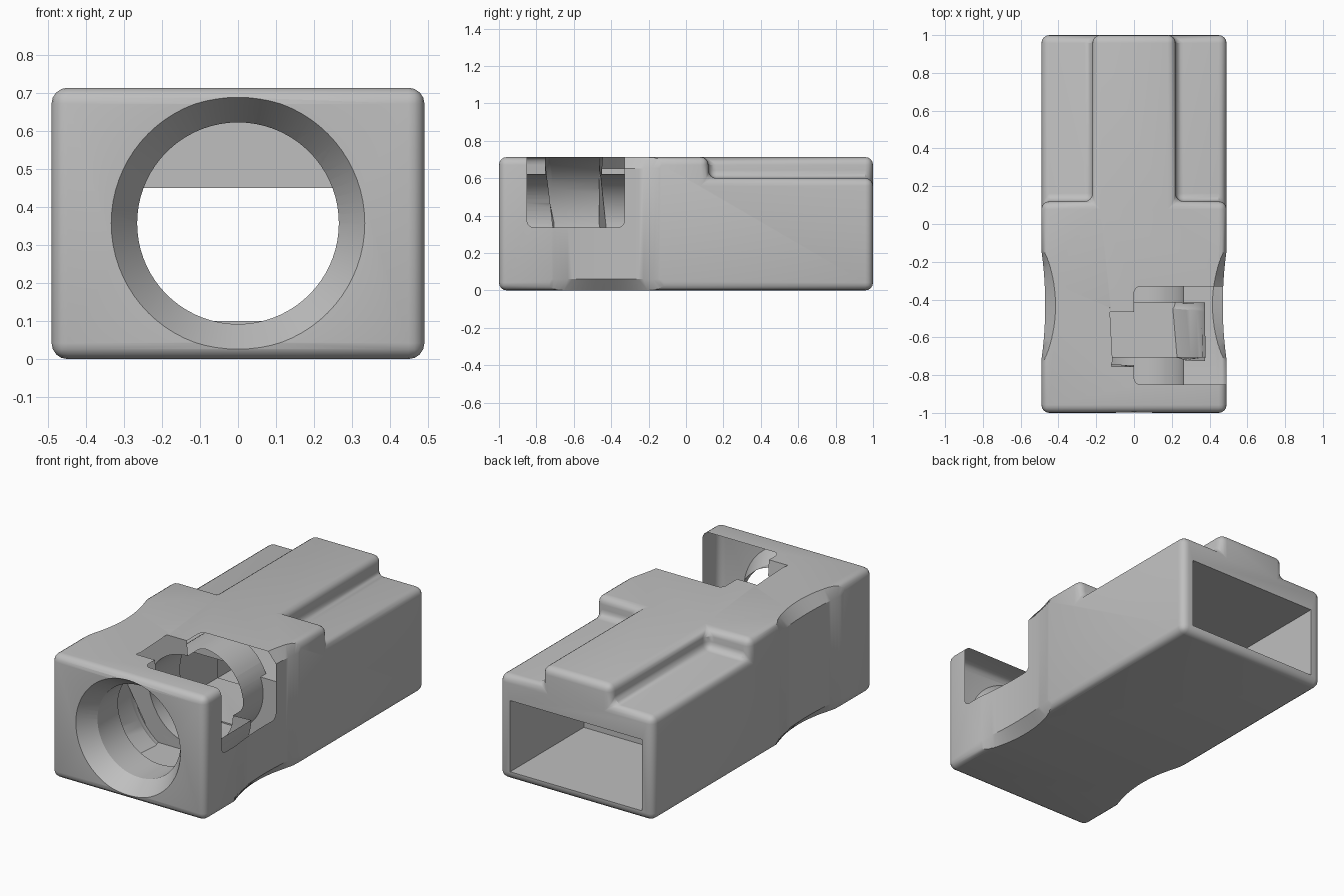
import bpy, bmesh, math
from mathutils import Matrix, Vector

if "Cube" in bpy.data.objects:
    bpy.data.objects.remove(bpy.data.objects["Cube"], do_unlink=True)

W, H = 0.49, 0.713      # half width, height
AXIS = 0.357            # bore axis height


def make(name, bm):
    bmesh.ops.recalc_face_normals(bm, faces=bm.faces)
    me = bpy.data.meshes.new(name)
    bm.to_mesh(me)
    bm.free()
    ob = bpy.data.objects.new(name, me)
    bpy.context.collection.objects.link(ob)
    return ob


def sharp_bevel(bm, width):
    edges = [e for e in bm.edges if e.calc_face_angle(0) > 1]
    bmesh.ops.bevel(bm, geom=edges, offset=width, segments=4,
                    profile=0.5, affect='EDGES')


def box(name, lo, hi, bevel=0):
    bm = bmesh.new()
    bmesh.ops.create_cube(bm, size=1)
    lo, hi = Vector(lo), Vector(hi)
    for v in bm.verts:
        v.co = (lo + hi) / 2 + v.co * (hi - lo)
    if bevel:
        sharp_bevel(bm, bevel)
    return make(name, bm)


def round_cut(name, y0, y1, r0, r1, bevel=0, floor=None):
    # cylinder or cone along y on the bore axis
    bm = bmesh.new()
    bmesh.ops.create_cone(bm, cap_ends=True, segments=72, radius1=r1,
                          radius2=r0, depth=y1 - y0)
    bm.transform(Matrix.Translation((0, (y0 + y1) / 2, AXIS)) @
                 Matrix.Rotation(math.pi / 2, 4, 'X'))
    if bevel:
        sharp_bevel(bm, bevel)
    if floor is not None:
        bmesh.ops.bisect_plane(bm, geom=bm.verts[:] + bm.edges[:] + bm.faces[:],
                               plane_co=(0, 0, floor), plane_no=(0, 0, -1),
                               clear_outer=True)
        bmesh.ops.holes_fill(bm, edges=[e for e in bm.edges if e.is_boundary])
    return make(name, bm)


def grip_cut(name, side):
    # shallow scoop that flares toward the top and bottom edges
    levels = [(-0.02, 0.095), (0.06, 0.022), (H - 0.06, 0.022), (H + 0.02, 0.095)]
    n, bm, rings = 24, bmesh.new(), []
    for z, depth in levels:
        half = 0.29 + depth * 0.6
        ring = []
        for i in range(n + 1):
            t = 2 * i / n - 1
            x = W + 0.002 - depth * (1 - t * t)
            ring.append(bm.verts.new((side * x, -0.43 + half * t, z)))
        for s in (1, -1):
            ring.append(bm.verts.new((side * (W + 0.2), -0.43 + s * half, z)))
        rings.append(ring)
    m = len(rings[0])
    for a, b in zip(rings, rings[1:]):
        for i in range(m):
            j = (i + 1) % m
            bm.faces.new((a[i], a[j], b[j], b[i]))
    bm.faces.new(rings[0])
    bm.faces.new(rings[-1])
    return make(name, bm)


def apply(ob, mod):
    bpy.ops.object.select_all(action='DESELECT')
    bpy.context.view_layer.objects.active = ob
    ob.select_set(True)
    bpy.ops.object.modifier_apply(modifier=mod.name)


def cut(ob, cutter):
    mod = ob.modifiers.new("cut", 'BOOLEAN')
    mod.operation, mod.solver, mod.object = 'DIFFERENCE', 'EXACT', cutter
    apply(ob, mod)
    bpy.data.objects.remove(cutter, do_unlink=True)


# Outer block with two lowered rear shoulders and rounded edges
body = box("connector_housing", (-W, -1, 0), (W, 1, H))
for s in (-1, 1):
    xs = sorted((s * 0.22, s * 0.7))
    cut(body, box("shoulder_cut", (xs[0], 0.12, 0.6), (xs[1], 1.2, 1)))
bev = body.modifiers.new("rounding", 'BEVEL')
bev.width, bev.segments = 0.042, 4
bev.limit_method, bev.angle_limit = 'ANGLE', math.radians(40)
apply(body, bev)

# Finger grips on both sides
for s in (-1, 1):
    cut(body, grip_cut("grip_cut", s))

# Front bore with flared mouth, and wider inner groove
cut(body, round_cut("mouth_cut", -1.01, -0.9, 0.34, 0.265))
cut(body, round_cut("bore_cut", -0.93, -0.1, 0.265, 0.265))
cut(body, round_cut("groove_cut", -0.73, -0.44, 0.376, 0.376, 0.025, 0.05))

# Corner window opening to the top and one side
cut(body, box("window_cut", (0, -0.85, 0.337), (0.8, -0.33, 1), 0.035))

# Rear rectangular socket and the narrower passage joining it to the bore
cut(body, box("passage_cut", (-0.36, -0.15, 0.1), (0.36, 0.4, 0.45)))
cut(body, box("socket_cut", (-0.42, 0.33, 0.05), (0.42, 1.2, 0.46)))

# Single grey plastic
mat = bpy.data.materials.new("grey_plastic")
mat.use_nodes = True
grey = (0.52, 0.52, 0.52, 1)
mat.diffuse_color = grey
for node in mat.node_tree.nodes:
    if node.type == 'BSDF_PRINCIPLED':
        node.inputs["Base Color"].default_value = grey
body.data.materials.clear()
body.data.materials.append(mat)
for p in body.data.polygons:
    p.material_index = 0
bpy.ops.object.select_all(action='DESELECT')
bpy.context.view_layer.objects.active = body
body.select_set(True)
bpy.ops.object.shade_smooth_by_angle(angle=math.radians(30))
